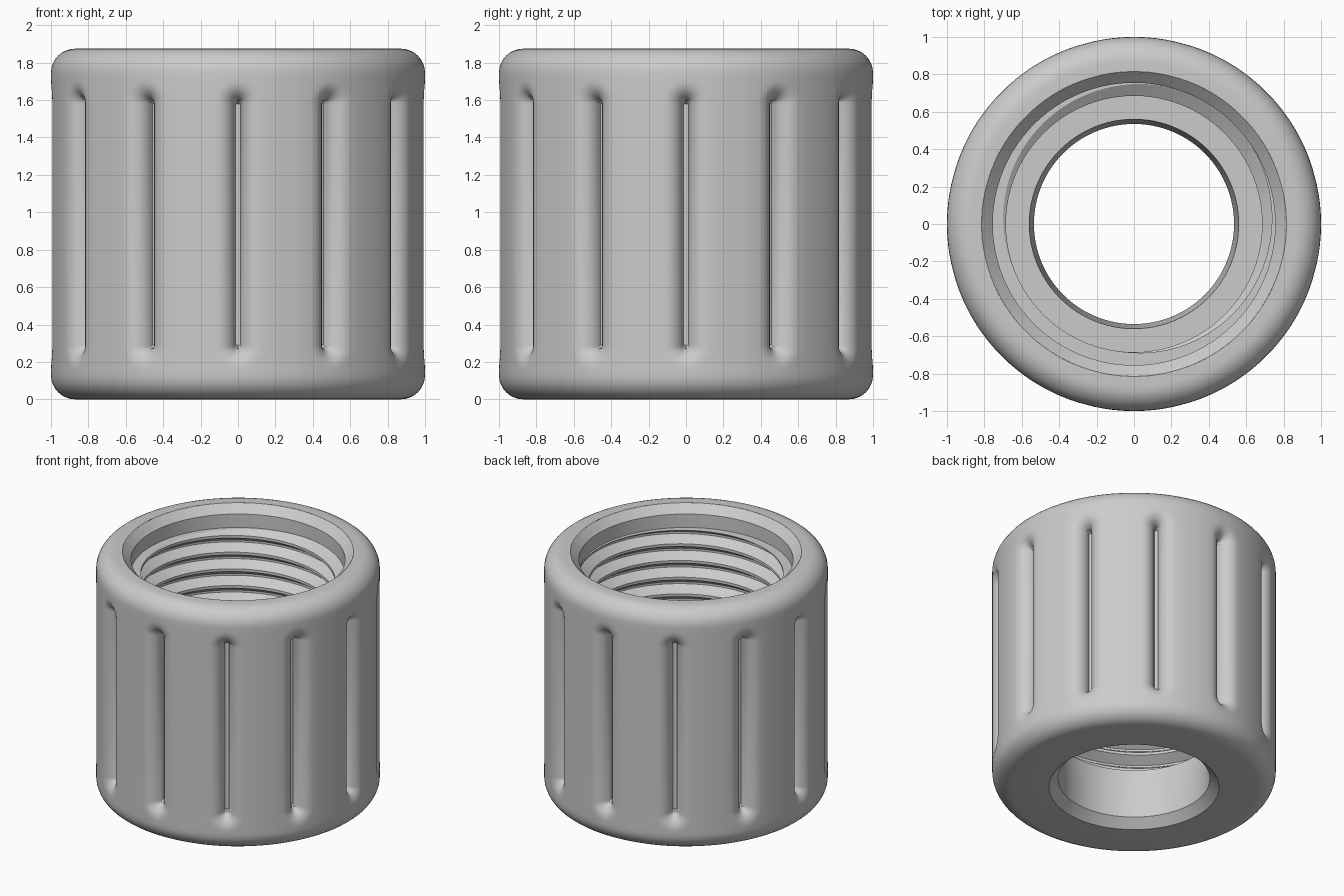
import bpy, bmesh
from math import sin, cos, pi, radians, sqrt, hypot

cube = bpy.data.objects.get("Cube")
if cube:
    bpy.data.objects.remove(cube, do_unlink=True)

HEIGHT, CORNER = 1.875, 0.13
GROOVES, FILLET, SLOT = 12, 0.11, 0.015
GROOVE_LOW, GROOVE_HIGH = 0.29, 1.58
MAJOR, MINOR, PITCH = 0.755, 0.685, 0.13
THREAD_LOW, THREAD_HIGH = 0.46, 1.71

grey = bpy.data.materials.new("plain grey")
grey.use_nodes = True
grey.diffuse_color = (0.6, 0.6, 0.6, 1)
grey.node_tree.nodes["Principled BSDF"].inputs["Base Color"].default_value = (0.6, 0.6, 0.6, 1)


def surface(name, rows, angles):
    """Skin rows of (radius, height) pairs, one pair per angle."""
    bm = bmesh.new()
    grid = [[bm.verts.new((r * cos(a), r * sin(a), z)) for (r, z), a in zip(row, angles)]
            for row in rows]
    for low, high in zip(grid, grid[1:]):
        for c in range(len(angles) - 1):
            bm.faces.new((low[c], low[c + 1], high[c + 1], high[c]))
    bmesh.ops.remove_doubles(bm, verts=bm.verts, dist=0.0002)
    mesh = bpy.data.meshes.new(name)
    bm.to_mesh(mesh)
    bm.free()
    mesh.materials.append(grey)
    obj = bpy.data.objects.new(name, mesh)
    bpy.context.collection.objects.link(obj)
    bpy.ops.object.select_all(action="DESELECT")
    obj.select_set(True)
    bpy.context.view_layer.objects.active = obj
    bpy.ops.object.shade_smooth_by_angle(angle=radians(32))
    return obj


def lathe(name, profile, angles):
    return surface(name, [[p] * len(angles) for p in profile], angles)


# Grip shell: rounded cylinder with filleted slots
steps = [0, SLOT] + [SLOT + FILLET * (k / 10) ** 2 for k in range(1, 11)]
half_sector = pi / GROOVES
spread = steps + [0.17, 0.215]
offsets = sorted({s * d for d in spread for s in (-1, 1)})
grip_angles = [2 * half_sector * g + d for g in range(GROOVES) for d in offsets]
grip_angles.append(grip_angles[0] + 2 * pi)


def groove_depth(angle, z):
    across = (angle + half_sector) % (2 * half_sector) - half_sector
    along = max(GROOVE_LOW - z, 0, z - GROOVE_HIGH)
    gap = SLOT + FILLET - hypot(across, along)
    if gap <= 0:
        return 0
    return FILLET - sqrt(FILLET ** 2 - min(gap, FILLET) ** 2)


arc = [radians(90 * k / 8) for k in range(9)]
flat = 1 - CORNER
profile = [(0.6, 0)]
profile += [(flat + CORNER * sin(t), CORNER * (1 - cos(t))) for t in arc]
profile += [(1, GROOVE_LOW - d) for d in reversed(steps)]
profile += [(1, GROOVE_HIGH + d) for d in steps]
profile += [(flat + CORNER * cos(t), HEIGHT - CORNER * (1 - sin(t))) for t in arc]
profile += [(0.815, HEIGHT)]
surface("grip_shell",
        [[(r - groove_depth(a, z), z) for a in grip_angles] for r, z in profile],
        grip_angles)

# Chamfered mouth and smooth relief above the thread
round_angles = [2 * pi * k / 96 for k in range(97)]
mouth = [(0.815, HEIGHT), (MAJOR, HEIGHT - 0.06), (MAJOR, THREAD_HIGH)]
lathe("mouth_ring", mouth, round_angles)


# Helical internal thread
def thread_radius(z, angle):
    phase = (z / PITCH - angle / (2 * pi)) % 1
    rise = min(phase, 1 - phase)
    blend = min(max((rise - 0.06) / 0.36, 0), 1)
    return MAJOR + (MINOR - MAJOR) * blend


rows = [[(MAJOR, THREAD_HIGH)] * len(round_angles)]
first, last = int(THREAD_LOW / PITCH) - 2, int(THREAD_HIGH / PITCH) + 2
for turn in range(last, first, -1):
    for phase in (0.94, 0.58, 0.42, 0.06):
        row = []
        for a in round_angles:
            z = (turn + phase + a / (2 * pi)) * PITCH
            z = min(max(z, THREAD_LOW), THREAD_HIGH)
            row.append((thread_radius(z, a), z))
        rows.append(row)
surface("internal_thread", rows, round_angles)

# Base collar: floor, tapered hole and lower chamfer
collar = [(MAJOR, THREAD_LOW), (0.56, THREAD_LOW), (0.535, 0.235),
          (0.535, 0.065), (0.6, 0)]
lathe("base_collar", collar, round_angles)
